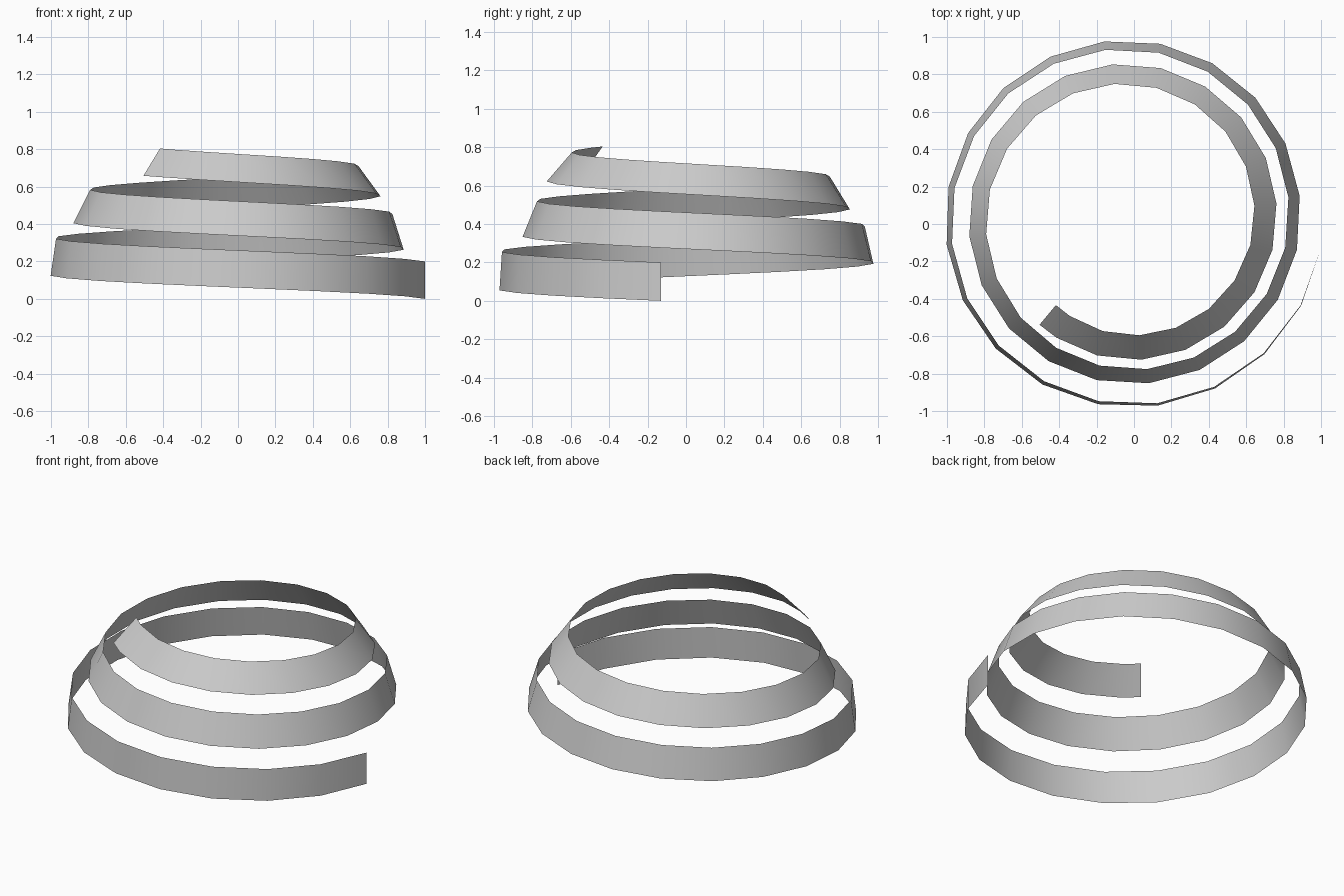
import bpy
import bmesh
from math import radians, sin, cos

if "Cube" in bpy.data.objects:
    bpy.data.objects.remove(bpy.data.objects["Cube"])

CENTRE = (-0.028, 0.032)
START, STEP, SWEEP = 8.9, 18.09, 841.0   # degrees, clockwise from +x
HALF_WIDTH = 0.1

# Helical ribbon: rises, tightens and leans inward as it winds
bm = bmesh.new()
rows = []
for i in range(48):
    swept = min(i * STEP, SWEEP)
    turn = swept / 360
    a = -radians(START + swept)
    radius = 1.04 - 0.156 * turn
    height = 0.1 + 0.27 * turn
    lean = radians(18.5 * turn)
    row = []
    for side in (-1, 1):
        r = radius - side * HALF_WIDTH * sin(lean)
        z = height + side * HALF_WIDTH * cos(lean)
        row.append(bm.verts.new((CENTRE[0] + r * cos(a), CENTRE[1] + r * sin(a), z)))
    rows.append(row)

for (b0, t0), (b1, t1) in zip(rows, rows[1:]):
    bm.faces.new((b0, t0, t1, b1)).smooth = True

mesh = bpy.data.meshes.new("spiral_ribbon")
bm.to_mesh(mesh)
bm.free()
ribbon = bpy.data.objects.new("spiral_ribbon", mesh)
bpy.context.collection.objects.link(ribbon)
